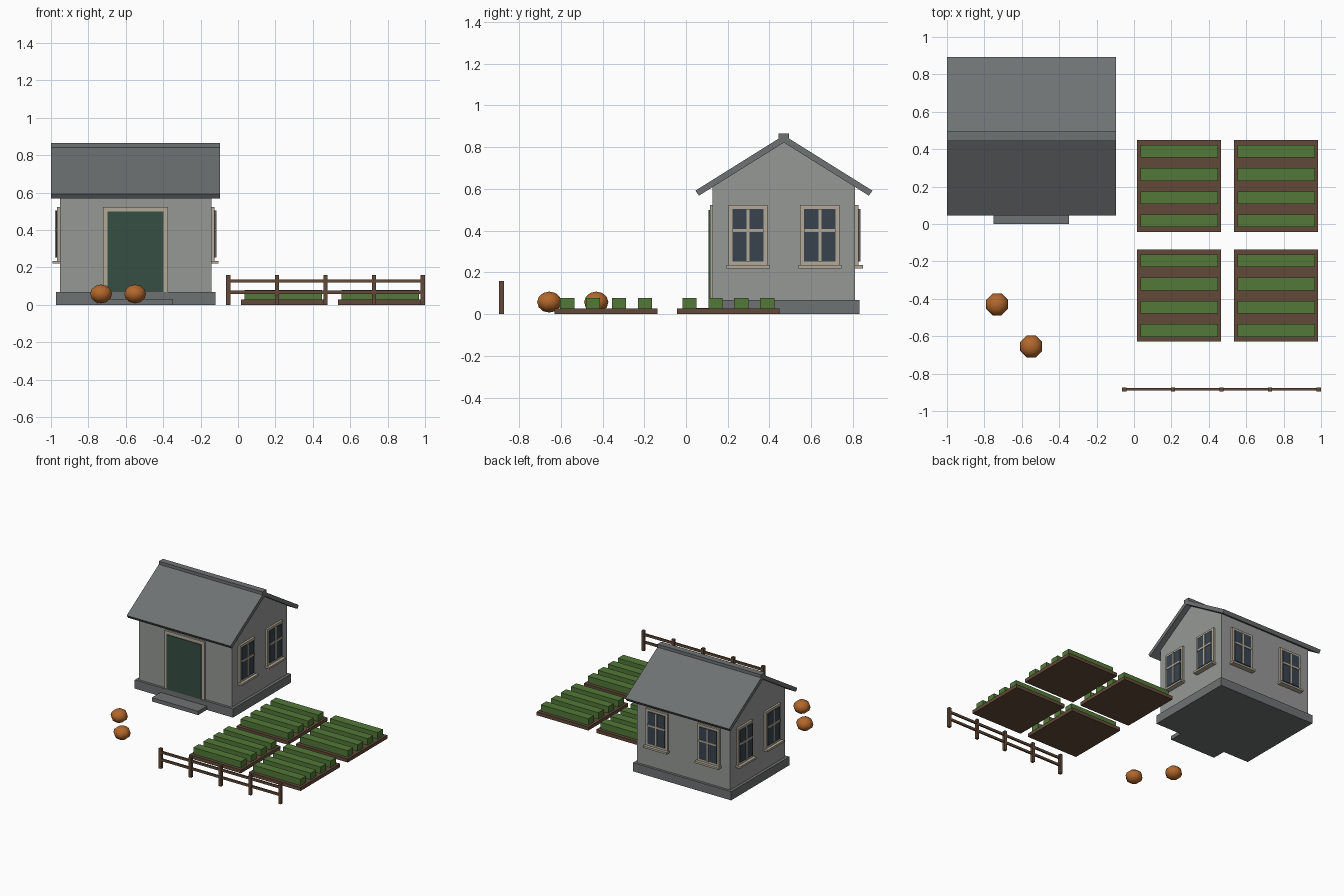
import bpy
import bmesh
from math import pi, radians
from mathutils import Matrix, Vector

cube = bpy.data.objects.get("Cube")
if cube:
    bpy.data.objects.remove(cube, do_unlink=True)


def material(name, r, g, b):
    """Flat material from display values, stored as linear."""
    color = [((c / 255 + 0.055) / 1.055) ** 2.4 for c in (r, g, b)] + [1.0]
    mat = bpy.data.materials.new(name)
    mat.use_nodes = True
    mat.diffuse_color = color
    mat.node_tree.nodes["Principled BSDF"].inputs["Base Color"].default_value = color
    return mat


WALL = material("grey wall", 150, 152, 150)
SLATE = material("dark slate", 110, 114, 115)
TRIM = material("beige trim", 178, 170, 152)
DOOR = material("green door", 54, 79, 67)
GLASS = material("blue grey glass", 57, 68, 78)
WOOD = material("brown wood", 98, 74, 56)
LEAF = material("leaf green", 82, 120, 56)
PUMPKIN = material("pumpkin orange", 178, 103, 43)


def finish(name, bm, mat):
    bmesh.ops.recalc_face_normals(bm, faces=bm.faces)
    mesh = bpy.data.meshes.new(name)
    bm.to_mesh(mesh)
    bm.free()
    mesh.materials.append(mat)
    obj = bpy.data.objects.new(name, mesh)
    bpy.context.collection.objects.link(obj)
    return obj


def box(name, mat, x, y, z, place=Matrix()):
    """Box between the given (low, high) limits."""
    size = [b - a for a, b in (x, y, z)]
    mid = Vector([(a + b) / 2 for a, b in (x, y, z)])
    bm = bmesh.new()
    bmesh.ops.create_cube(bm, size=1, matrix=place @ Matrix.Translation(mid) @ Matrix.Diagonal((*size, 1)))
    return finish(name, bm, mat)


def prism(name, mat, profile, x0, x1):
    """Profile of (y, z) points extruded along x."""
    bm = bmesh.new()
    face = bm.faces.new([bm.verts.new((x0, y, z)) for y, z in profile])
    moved = bmesh.ops.extrude_face_region(bm, geom=[face])["geom"]
    bmesh.ops.translate(bm, vec=(x1 - x0, 0, 0), verts=[v for v in moved if isinstance(v, bmesh.types.BMVert)])
    return finish(name, bm, mat)


# House body
CX, CY = -0.547, 0.469
HX, HY = 0.405, 0.341
SLOPE = 0.625
APEX = 0.822
eave_z = APEX - HY * SLOPE
prism("house_walls", WALL,
      [(CY - HY, 0.06), (CY + HY, 0.06), (CY + HY, eave_z), (CY, APEX), (CY - HY, eave_z)],
      CX - HX, CX + HX)
box("foundation", SLATE, (CX - 0.427, CX + 0.427), (CY - 0.361, CY + 0.361), (0, 0.068))
box("door_step", SLATE, (-0.75, -0.347), (0.0, 0.11), (0, 0.03))

# Roof slabs and ridge
for side, label in ((-1, "front"), (1, "back")):
    prism("roof_" + label, SLATE,
          [(CY, APEX), (CY, APEX + 0.035), (CY + side * 0.424, APEX + 0.035 - 0.424 * SLOPE),
           (CY + side * 0.407, APEX - 0.407 * SLOPE)], -1.0, -0.097)
box("roof_ridge", SLATE, (-1.0, -0.097), (CY - 0.025, CY + 0.025), (0.842, 0.866))

# Door
front = CY - HY
box("door_frame", TRIM, (CX - 0.174, CX + 0.174), (front - 0.014, front + 0.005), (0.068, 0.524))
box("door_panel", DOOR, (CX - 0.15, CX + 0.15), (front - 0.02, front), (0.068, 0.498))


def window(label, x, y, angle):
    """Window whose local -y points out of the wall."""
    place = Matrix.Translation((x, y, 0)) @ Matrix.Rotation(angle, 4, "Z")
    parts = (("frame", TRIM, 0.094, 0.016, 0.235, 0.524),
             ("glass", GLASS, 0.075, 0.022, 0.253, 0.505),
             ("upright_bar", TRIM, 0.007, 0.027, 0.253, 0.505),
             ("cross_bar", TRIM, 0.075, 0.027, 0.393, 0.407),
             ("sill", TRIM, 0.103, 0.039, 0.22, 0.235))
    for part, mat, half, depth, low, high in parts:
        box(f"{label}_window_{part}", mat, (-half, half), (-depth, 0.004), (low, high), place)


# Two windows on each gable and on the back wall
for s, label in ((-1, "first"), (1, "second")):
    window("left_" + label, CX + HX, CY + s * 0.172, pi / 2)
    window("right_" + label, CX - HX, CY + s * 0.172, -pi / 2)
    window("back_" + label, CX + s * 0.225, CY + HY, pi)

# Garden beds with four planted rows each
for bx in (0.241, 0.76):
    for by in (0.203, -0.383):
        box("garden_bed", WOOD, (bx - 0.225, bx + 0.225), (by - 0.246, by + 0.246), (0, 0.027))
        for row in range(4):
            ry = by + (row - 1.5) * 0.124
            box("crop_row", LEAF, (bx - 0.207, bx + 0.207), (ry - 0.034, ry + 0.034), (0.02, 0.078))

# Fence
FY = -0.884
for i in range(5):
    px = -0.052 + i * 0.26
    box("fence_post", WOOD, (px - 0.011, px + 0.011), (FY - 0.011, FY + 0.011), (0, 0.158))
for rz in (0.068, 0.127):
    box("fence_rail", WOOD, (-0.052, 0.988), (FY - 0.006, FY + 0.006), (rz - 0.009, rz + 0.009))

# Pumpkins
for px, py in ((-0.732, -0.43), (-0.55, -0.655)):
    bm = bmesh.new()
    bmesh.ops.create_uvsphere(bm, u_segments=8, v_segments=6, radius=0.063,
                              matrix=Matrix.Translation((px, py, 0.058)) @ Matrix.Rotation(radians(22.5), 4, "Z")
                              @ Matrix.Diagonal((1, 1, 0.8, 1)))
    for face in bm.faces:
        face.smooth = True
    finish("pumpkin", bm, PUMPKIN)
